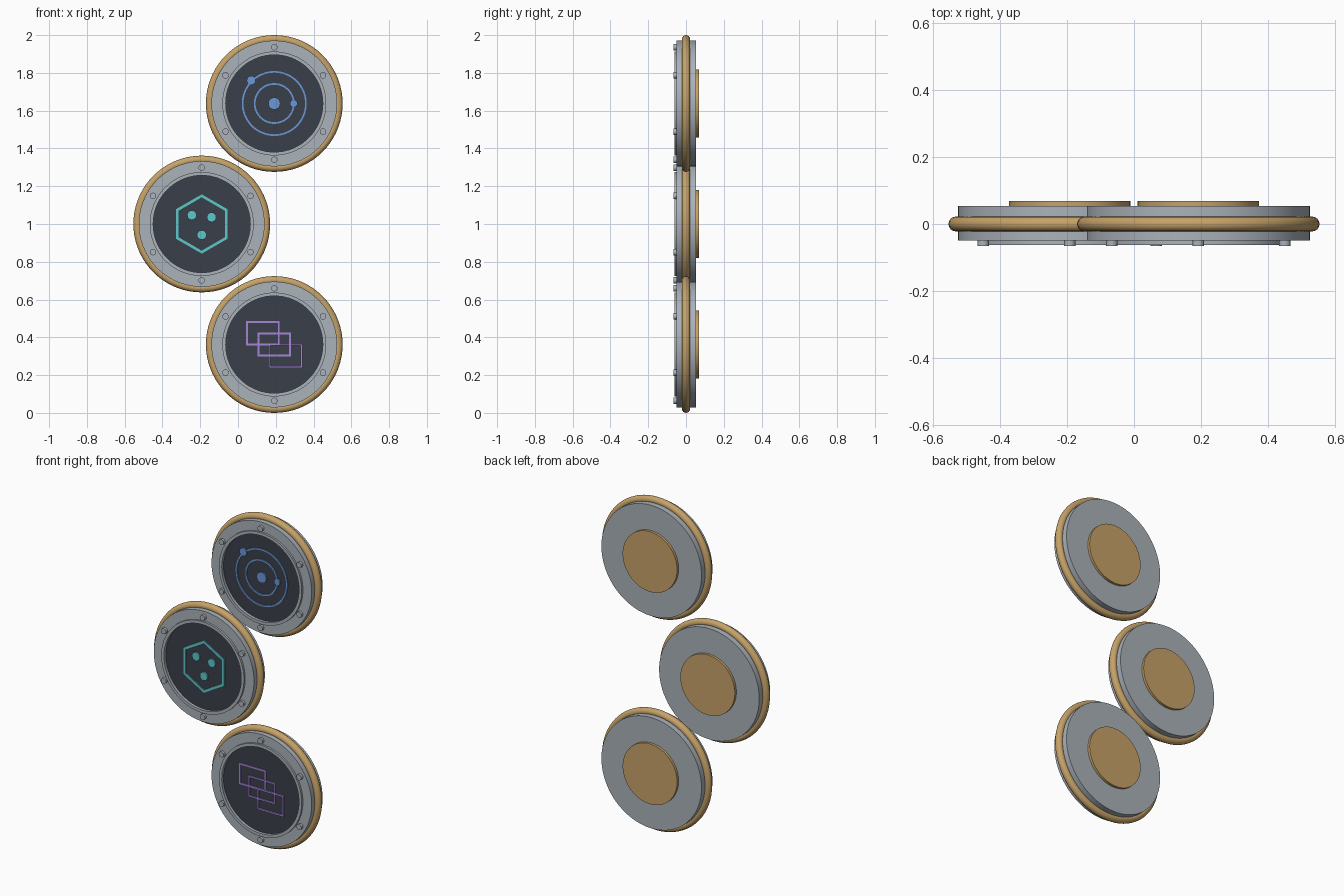
import bpy, bmesh, math
from mathutils import Matrix, Vector

if "Cube" in bpy.data.objects:
    bpy.data.objects.remove(bpy.data.objects["Cube"], do_unlink=True)


def material(name, hex_code):
    rgb = [int(hex_code[i:i + 2], 16) / 255 for i in (0, 2, 4)]
    lin = [c / 12.92 if c < 0.04045 else ((c + 0.055) / 1.055) ** 2.4 for c in rgb]
    m = bpy.data.materials.new(name)
    m.use_nodes = True
    m.diffuse_color = (*lin, 1)
    m.node_tree.nodes["Principled BSDF"].inputs["Base Color"].default_value = (*lin, 1)
    return m


METAL = material("brushed grey", "AAB2BA")
GOLD = material("warm brass", "C6A268")
SCREEN = material("dark slate", "3A404A")
BLUE = material("orbit blue", "6C97D6")
TEAL = material("cell teal", "5CC8CC")
PURPLE = material("window purple", "A886D8")


def finish(bm, name, mat, smooth=True):
    bmesh.ops.recalc_face_normals(bm, faces=bm.faces)
    mesh = bpy.data.meshes.new(name)
    bm.to_mesh(mesh)
    bm.free()
    mesh.materials.append(mat)
    ob = bpy.data.objects.new(name, mesh)
    bpy.context.collection.objects.link(ob)
    if smooth:
        bpy.ops.object.select_all(action='DESELECT')
        ob.select_set(True)
        bpy.context.view_layer.objects.active = ob
        bpy.ops.object.shade_smooth_by_angle(angle=math.radians(35))
    return ob


def lathe(name, profile, at, mat, sides=72, closed=False, turn=0.0, smooth=True):
    """Revolve (radius, y) points around the y axis, centred at (x, z)."""
    bm = bmesh.new()
    verts = [bm.verts.new((r, y, 0)) for r, y in profile]
    pairs = list(zip(verts, verts[1:]))
    if closed:
        pairs.append((verts[-1], verts[0]))
    edges = [bm.edges.new(p) for p in pairs]
    bmesh.ops.spin(bm, geom=verts + edges, cent=(0, 0, 0), axis=(0, 1, 0),
                   angle=math.tau, steps=sides, use_merge=False)
    bmesh.ops.remove_doubles(bm, verts=bm.verts, dist=1e-5)
    bmesh.ops.transform(bm, verts=bm.verts, matrix=Matrix.Translation((at[0], 0, at[1]))
                        @ Matrix.Rotation(turn, 4, 'Y'))
    return finish(bm, name, mat, smooth)


def disc(name, at, r, front, back, mat, sides=24):
    return lathe(name, [(0, back), (r, back), (r, front), (0, front)], at, mat, sides)


def hoop(name, at, outer, inner, front, back, mat, sides=72, turn=0.0):
    prof = [(outer, front), (outer, back), (inner, back), (inner, front)]
    return lathe(name, prof, at, mat, sides, True, turn, sides > 12)


def frame(name, at, w, h, t, front, back, mat):
    """Rectangular outline with half sizes w and h and line width t."""
    bm = bmesh.new()
    rings = []
    for inset, y in ((0, front), (0, back), (t, back), (t, front)):
        rings.append([bm.verts.new((at[0] + sx * (w - inset), y, at[1] + sz * (h - inset)))
                      for sx, sz in ((-1, -1), (1, -1), (1, 1), (-1, 1))])
    for a, b in zip(rings, rings[1:] + rings[:1]):
        for i in range(4):
            j = (i + 1) % 4
            bm.faces.new((a[i], a[j], b[j], b[i]))
    return finish(bm, name, mat, False)


SCREEN_Y = -0.045   # recessed display surface
ICON_Y = -0.051     # front of the raised symbols


def badge(prefix, at):
    # Grey housing with a shallow pocket in its front
    lathe(prefix + " housing", [(0, 0.054), (0.333, 0.054), (0.333, -0.05),
                                (0.262, -0.05), (0.262, -0.03), (0, -0.03)], at, METAL)
    # Brass band around the edge
    band = [(0.34 + 0.022 * math.cos(a), 0.022 * math.sin(a))
            for a in (math.tau * i / 16 for i in range(16))]
    lathe(prefix + " edge band", band, at, GOLD, closed=True)
    # Display, its bezel and the back plate
    disc(prefix + " display", at, 0.26, SCREEN_Y, -0.032, SCREEN, 72)
    hoop(prefix + " bezel", at, 0.275, 0.257, -0.062, -0.04, METAL)
    disc(prefix + " back plate", at, 0.181, 0.05, 0.069, GOLD, 72)
    # Six rivets
    for i in range(6):
        a = math.radians(90 + 60 * i)
        spot = (at[0] + 0.298 * math.cos(a), at[1] + 0.298 * math.sin(a))
        disc(f"{prefix} rivet {i + 1}", spot, 0.017, -0.065, -0.045, METAL, 16)


def offset(at, dx, dz):
    return (at[0] + dx, at[1] + dz)


TOP, MIDDLE, BOTTOM = (0.192, 1.638), (-0.192, 1.0), (0.192, 0.362)
for prefix, at in (("top", TOP), ("middle", MIDDLE), ("bottom", BOTTOM)):
    badge(prefix, at)

# Orbit symbol
for name, r in (("outer orbit", 0.172), ("inner orbit", 0.108)):
    hoop(name, TOP, r, r - 0.009, ICON_Y, SCREEN_Y + 0.002, BLUE)
for name, dx, dz, r in (("sun", 0, 0, 0.032), ("near planet", 0.103, 0, 0.02),
                        ("far planet", -0.122, 0.122, 0.024)):
    disc(name, offset(TOP, dx, dz), r, ICON_Y - 0.002, SCREEN_Y + 0.002, BLUE)

# Hexagonal cell symbol
hoop("cell wall", MIDDLE, 0.157, 0.141, ICON_Y, SCREEN_Y + 0.002, TEAL, 6, math.pi / 6)
for i, (dx, dz) in enumerate(((-0.052, 0.047), (0.052, 0.036), (0, -0.058))):
    disc(f"cell dot {i + 1}", offset(MIDDLE, dx, dz), 0.025, ICON_Y - 0.002,
         SCREEN_Y + 0.002, TEAL)

# Three overlapping windows symbol
for i, d in enumerate((-0.06, 0, 0.06)):
    frame(f"window outline {i + 1}", offset(BOTTOM, d, -d), 0.089, 0.064, 0.01,
          ICON_Y - 0.001 * i, SCREEN_Y + 0.002, PURPLE)
